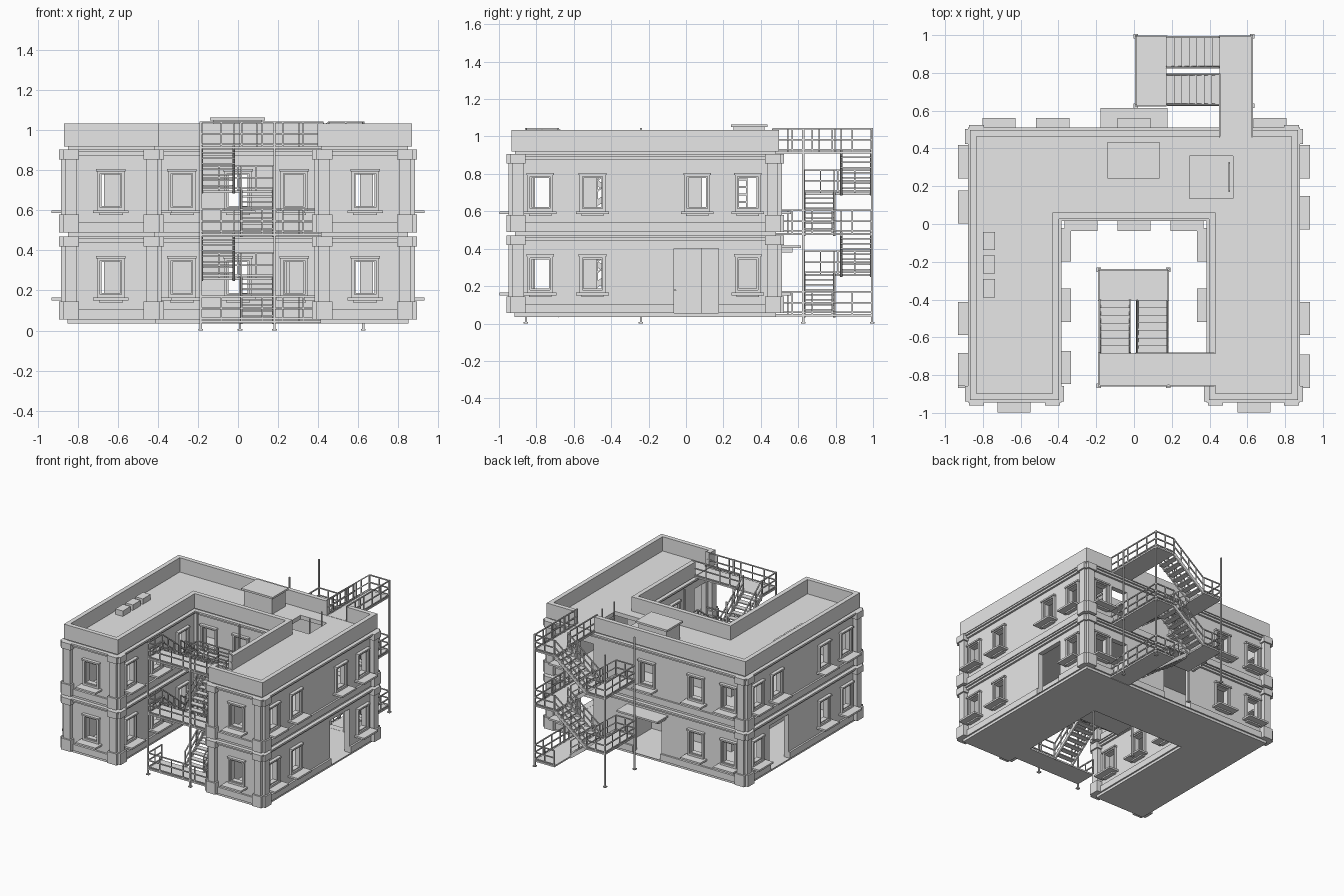
import bpy, bmesh
from mathutils import Vector, Matrix

if "Cube" in bpy.data.objects:
    bpy.data.objects.remove(bpy.data.objects["Cube"])

grey = bpy.data.materials.new("plain_grey")
grey.use_nodes = True
grey.diffuse_color = (0.8, 0.8, 0.8, 1)
grey.node_tree.nodes["Principled BSDF"].inputs["Base Color"].default_value = (0.8, 0.8, 0.8, 1)


def finish(name, bm):
    bmesh.ops.recalc_face_normals(bm, faces=bm.faces)
    me = bpy.data.meshes.new(name)
    bm.to_mesh(me)
    bm.free()
    me.materials.append(grey)
    ob = bpy.data.objects.new(name, me)
    bpy.context.scene.collection.objects.link(ob)
    return ob


def box(bm, a, b):
    a, b = Vector(a), Vector(b)
    size = [abs(b[i] - a[i]) for i in range(3)]
    bmesh.ops.create_cube(bm, size=1, matrix=Matrix.Translation((a + b) / 2) @ Matrix.Diagonal((*size, 1)))


def beam(bm, p, q, w=0.009):
    p, q = Vector(p), Vector(q)
    d = q - p
    rot = d.to_track_quat('Z', 'Y').to_matrix().to_4x4()
    bmesh.ops.create_cube(bm, size=1, matrix=Matrix.Translation((p + q) / 2) @ rot
                          @ Matrix.Diagonal((w, w, d.length, 1)))


# U-shaped plan, grown outward by d
X, Y0, Y1, XI, YI = 0.85, -0.915, 0.48, 0.415, 0.045


def plan(d):
    x, y0, y1, xi, yi = X + d, Y0 - d, Y1 + d, XI - d, YI - d
    return [(-x, y0), (-xi, y0), (-xi, yi), (xi, yi), (xi, y0), (x, y0), (x, y1), (-x, y1)]


def slab(name, d, z0, z1):
    bm = bmesh.new()
    f = bm.faces.new([bm.verts.new((x, y, z0)) for x, y in plan(d)])
    new = bmesh.ops.extrude_face_region(bm, geom=[f])["geom"]
    bmesh.ops.translate(bm, vec=(0, 0, z1 - z0), verts=[g for g in new if isinstance(g, bmesh.types.BMVert)])
    return finish(name, bm)


def ring(name, d_out, d_in, z0, z1):
    bm = bmesh.new()
    loops = [[bm.verts.new((x, y, z)) for x, y in plan(d)]
             for d, z in ((d_out, z0), (d_out, z1), (d_in, z1), (d_in, z0))]
    for a, b in zip(loops, loops[1:] + loops[:1]):
        for i in range(8):
            j = (i + 1) % 8
            bm.faces.new((a[i], a[j], b[j], b[i]))
    return finish(name, bm)


# Wall faces: axis of the normal, wall position, outward sign
FACES = {"front": ('y', Y0, -1), "back": ('y', Y1, 1), "right": ('x', X, 1), "left": ('x', -X, -1),
         "court_back": ('y', YI, -1), "court_right": ('x', XI, -1), "court_left": ('x', -XI, 1)}


def wall_box(bm, face, s0, s1, d0, d1, z0, z1):
    axis, pos, sg = FACES[face]
    if axis == 'x':
        box(bm, (pos + sg * d0, s0, z0), (pos + sg * d1, s1, z1))
    else:
        box(bm, (s0, pos + sg * d0, z0), (s1, pos + sg * d1, z1))


def frame(bm, face, s, hw, z0, z1, bar, d0, d1):
    for k in (-1, 1):
        wall_box(bm, face, s + k * hw, s + k * (hw - bar), d0, d1, z0, z1)
    for a, b in ((z0, z0 + bar), (z1 - bar, z1)):
        wall_box(bm, face, s - hw + bar, s + hw - bar, d0, d1, a, b)


STOREYS = (0.055, 0.49)
H = 0.415
side_lo, side_hi = (-0.78, -0.5, 0.33), (-0.78, -0.5, 0.06, 0.33)
WINDOWS = {"front": [(-0.635, 0.635)] * 2,
           "back": [(-0.715, -0.43, 0.72), (-0.715, -0.43, 0, 0.72)],
           "right": [side_lo, side_hi],
           "left": [side_lo, (-0.77, -0.5, 0.09, 0.33)],
           "court_back": [(-0.28, 0, 0.28)] * 2,
           "court_left": [(-0.11, -0.43, -0.76)] * 2,
           "court_right": [(-0.11, -0.43)] * 2}
cut, frames, sills = bmesh.new(), bmesh.new(), bmesh.new()
for face, rows in WINDOWS.items():
    for z0, row in zip(STOREYS, rows):
        for s in row:
            lo, hi = z0 + 0.11, z0 + 0.31
            wall_box(cut, face, s - 0.056, s + 0.056, -0.06, 0.06, lo + 0.012, hi - 0.014)
            frame(frames, face, s, 0.069, lo, hi, 0.015, -0.02, 0.018)
            frame(frames, face, s, 0.056, lo + 0.013, hi - 0.013, 0.009, -0.035, 0.006)
            wall_box(frames, face, s - 0.074, s + 0.074, -0.01, 0.026, hi - 0.006, hi + 0.006)
            wall_box(sills, face, s - 0.088, s + 0.088, -0.01, 0.082, lo - 0.014, lo)
            wall_box(sills, face, s - 0.06, s + 0.06, -0.01, 0.03, lo - 0.024, lo - 0.014)
finish("window_frames", frames)
finish("window_sills", sills)

# Doorways, parapet gaps and roof hatch
for face, s in (("right", 0.055), ("left", 0.055), ("back", 0)):
    wall_box(cut, face, s - 0.12, s + 0.12, -0.06, 0.06, 0.056, 0.40)
for face, s in (("back", 0.54), ("court_right", -0.77)):
    for z0 in STOREYS:
        wall_box(cut, face, s - 0.07, s + 0.07, -0.06, 0.06, z0 + 0.001, z0 + 0.32)
    wall_box(cut, face, s - 0.085, s + 0.085, -0.06, 0.06, 0.924, 1.1)
box(cut, (0.295, 0.135, 0.85), (0.525, 0.36, 0.95))

# Shell: walls, storey mouldings, parapet, slabs
shell = [ring("walls", 0, -0.04, 0.05, 0.92), ring("parapet", 0.018, -0.017, 0.919, 1.035),
         slab("roof", -0.005, 0.89, 0.922)]
for n, z0 in zip(("lower", "upper"), STOREYS):
    shell.append(ring(n + "_plinth", 0.014, -0.01, z0, z0 + 0.05))
    shell.append(ring(n + "_cornice", 0.03, -0.01, z0 + H - 0.014, z0 + H))
    shell.append(ring(n + "_cornice_step", 0.016, -0.01, z0 + H - 0.03, z0 + H - 0.014))
slab("ground_floor", 0.002, 0.035, 0.055)
slab("upper_floor", -0.01, 0.455, 0.488)
cutter = finish("opening_cutter", cut)
for ob in shell:
    m = ob.modifiers.new("openings", 'BOOLEAN')
    m.operation, m.solver, m.object = 'DIFFERENCE', 'EXACT', cutter
    bpy.context.view_layer.objects.active = ob
    bpy.ops.object.modifier_apply(modifier=m.name)
bpy.data.objects.remove(cutter)

# Notched corner pilasters with wider base and cap
bm = bmesh.new()
corners = [(sx * X, y, sx, sy) for sx in (-1, 1) for y, sy in ((Y0, -1), (Y1, 1))]
corners += [(sx * XI, Y0, -sx, -1) for sx in (-1, 1)]
for x, y, sx, sy in corners:
    for z0 in STOREYS:
        for a, b, e in ((0, H, 0), (0, 0.09, 0.012), (H - 0.05, H, 0.012)):
            for ox, oy in ((0.012 + e, 0.033 + e), (0.033 + e, 0.012 + e)):
                box(bm, (x - sx * (0.045 + e), y - sy * (0.045 + e), z0 + a), (x + sx * ox, y + sy * oy, z0 + b))
finish("corner_pilasters", bm)

# Inner partition, entrance canopy
bm = bmesh.new()
box(bm, (0.24, 0.08, 0.05), (0.26, 0.45, 0.46))
finish("inner_partition", bm)
bm = bmesh.new()
wall_box(bm, "back", -0.178, 0.178, -0.01, 0.135, 0.405, 0.418)
for x in (-0.15, 0.15):
    wall_box(bm, "back", x - 0.01, x + 0.01, -0.01, 0.09, 0.38, 0.405)
finish("entrance_canopy", bm)

# Roof house, vents, hatch ladder
bm = bmesh.new()
box(bm, (-0.125, 0.255, 0.92), (0.12, 0.42, 1.05))
box(bm, (-0.14, 0.24, 1.05), (0.135, 0.435, 1.065))
finish("roof_box", bm)
bm = bmesh.new()
for y in (-0.09, -0.215, -0.34):
    box(bm, (-0.80, y - 0.048, 0.92), (-0.735, y + 0.048, 0.965))
finish("roof_vents", bm)
bm = bmesh.new()
for y in (0.175, 0.325):
    beam(bm, (0.505, y, 0.488), (0.505, y, 1.02))
for i in range(10):
    beam(bm, (0.505, 0.175, 0.53 + i * 0.04), (0.505, 0.325, 0.53 + i * 0.04))
finish("hatch_ladder", bm)


# Fire stairs: u runs along the flights, v away from the building
def fire_stair(name, at, bridge):
    steel, rails = bmesh.new(), bmesh.new()
    U1, U2, U3, V = 0.172, 0.452, 0.615, 0.368
    HALF = 0.17

    def P(u, v, z):
        return (*at(u, v), z)

    def railing(a, b):
        a, b = Vector(a), Vector(b)
        for h in (0.01, 0.062, 0.12):
            beam(rails, a + Vector((0, 0, h)), b + Vector((0, 0, h)), 0.008)
        n = max(1, round((b - a).length / 0.1))
        for i in range(n + 1):
            p = a.lerp(b, i / n)
            beam(rails, p, p + Vector((0, 0, 0.12)), 0.007)

    levels = (0.05, 0.265, 0.485, 0.70, 0.92)
    for k, z in enumerate(levels):
        if k % 2 == 0:
            box(steel, P(0, 0, z - 0.012), P(U1, V, z))
            box(steel, P(0, -bridge, z - 0.012), P(U1, 0, z))
            railing(P(0, -bridge, z), P(0, V, z))
            railing(P(0, V, z), P(U1, V, z))
            railing(P(U1, -bridge, z), P(U1, 0, z))
        else:
            box(steel, P(U2, 0, z - 0.012), P(U3, V, z))
            railing(P(U3, 0, z), P(U3, V, z))
            for v in (0, V):
                railing(P(U2, v, z), P(U3, v, z))
    railing(P(U1, 0, levels[-1]), P(U1, HALF, levels[-1]))
    # Flights between landings
    for k in range(4):
        za, zb = levels[k], levels[k + 1]
        ua, ub, v0 = (U1, U2, 0) if k % 2 == 0 else (U2, U1, V - HALF)
        for v in (v0 + 0.005, v0 + HALF - 0.005):
            for h in (-0.012, 0.0):
                beam(steel, P(ua, v, za + h), P(ub, v, zb + h), 0.012)
            railing(P(ua, v, za), P(ub, v, zb))
        for i in range(7):
            t = (i + 0.5) / 7
            u, z = ua + (ub - ua) * t, za + (zb - za) * (i + 1) / 8
            box(steel, P(u - 0.021, v0, z - 0.008), P(u + 0.021, v0 + HALF, z))
    # Corner posts with foot pads
    for u in (0, U3):
        for v in (0, V):
            beam(steel, P(u, v, 0), P(u, v, 1.045), 0.011)
            box(steel, P(u - 0.012, v - 0.012, 0), P(u + 0.012, v + 0.012, 0.008))
    finish(name + "_steps", steel)
    finish(name + "_railings", rails)


fire_stair("court_stair", lambda u, v: (0.182 - v, -0.856 + u), 0.245)
fire_stair("back_stair", lambda u, v: (0.625 - u, 0.627 + v), 0.165)
